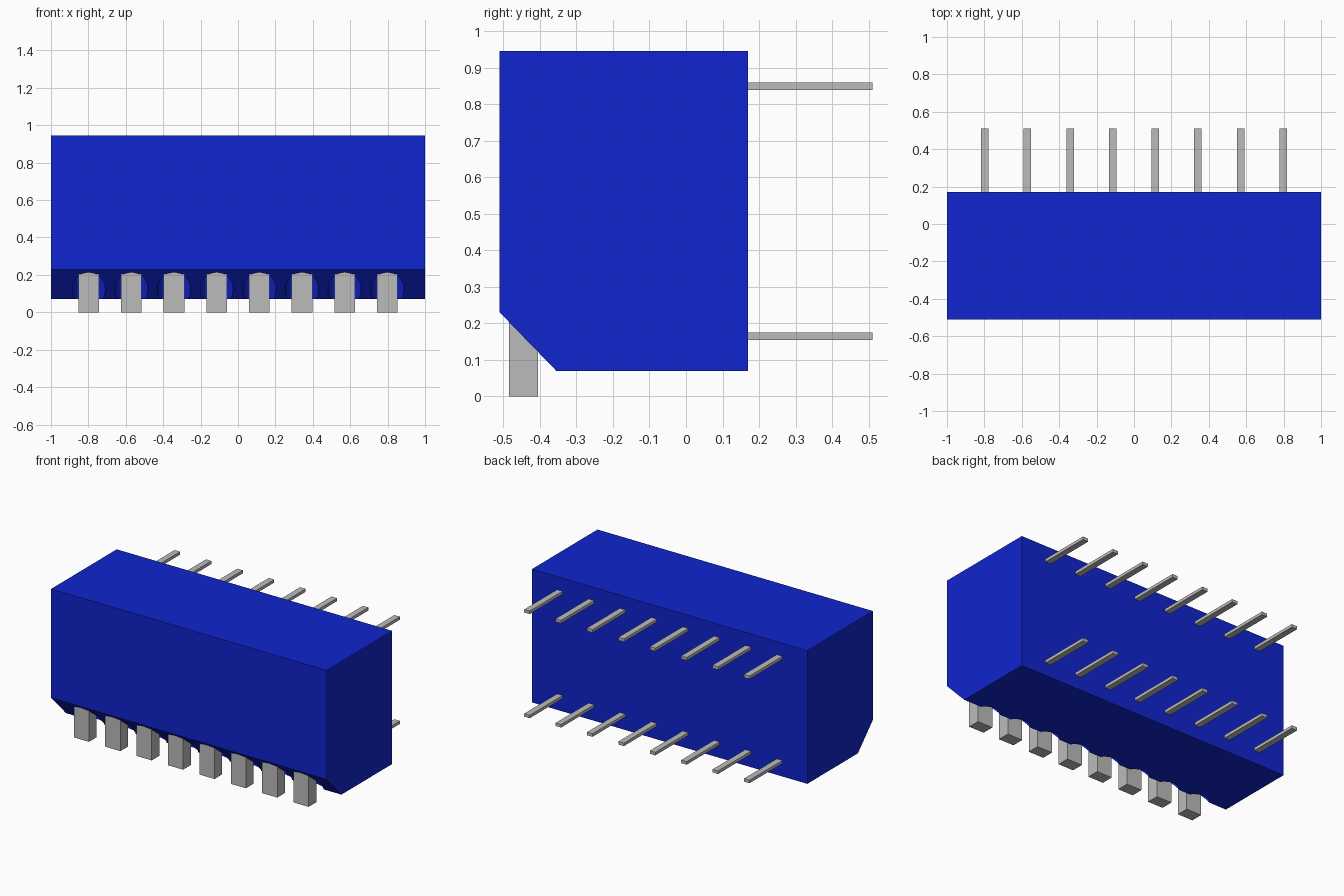
import bpy
import bmesh
from mathutils import Matrix, Vector

cube = bpy.data.objects.get("Cube")
if cube:
    bpy.data.objects.remove(cube, do_unlink=True)


def make_material(name, color):
    mat = bpy.data.materials.new(name)
    mat.use_nodes = True
    mat.diffuse_color = color
    mat.node_tree.nodes["Principled BSDF"].inputs["Base Color"].default_value = color
    return mat


def make_object(name, bm, mat):
    bmesh.ops.recalc_face_normals(bm, faces=bm.faces[:])
    mesh = bpy.data.meshes.new(name)
    bm.to_mesh(mesh)
    bm.free()
    mesh.materials.append(mat)
    obj = bpy.data.objects.new(name, mesh)
    bpy.context.collection.objects.link(obj)
    return obj


def make_box(name, low, high, mat):
    low, high = Vector(low), Vector(high)
    bm = bmesh.new()
    bmesh.ops.create_cube(bm, size=1, matrix=Matrix.Translation((low + high) / 2)
                          @ Matrix.Diagonal((high - low).to_4d()))
    return make_object(name, bm, mat)


blue = make_material("blue plastic", (0.005, 0.018, 0.62, 1))
grey = make_material("grey metal", (0.5, 0.5, 0.5, 1))

COUNT = 8
PITCH = 0.228
columns = [(i - (COUNT - 1) / 2) * PITCH for i in range(COUNT)]

# Housing: side profile with a sloped lower front edge, extruded across x
profile = [(-0.51, 0.945), (-0.51, 0.23), (-0.355, 0.07), (0.17, 0.07), (0.17, 0.945)]
bm = bmesh.new()
side = bm.faces.new([bm.verts.new((-1, y, z)) for y, z in profile])
extruded = bmesh.ops.extrude_face_region(bm, geom=[side])
bmesh.ops.translate(bm, vec=(2, 0, 0),
                    verts=[v for v in extruded["geom"] if isinstance(v, bmesh.types.BMVert)])
housing = make_object("housing", bm, blue)

# Round pockets around the levers
bm = bmesh.new()
for x in columns:
    bmesh.ops.create_cone(bm, cap_ends=True, segments=16, radius1=0.09, radius2=0.09,
                          depth=0.25, matrix=Matrix.Translation((x, -0.405, 0.125)))
cutter = make_object("pocket_cutter", bm, blue)
cutter.hide_render = True
cutter.hide_viewport = True
pockets = housing.modifiers.new("pockets", "BOOLEAN")
pockets.operation = "DIFFERENCE"
pockets.solver = "EXACT"
pockets.object = cutter

# Levers below the slope, and two rows of pins at the back
for i, x in enumerate(columns, 1):
    make_box(f"lever_{i}", (x - 0.055, -0.485, 0), (x + 0.055, -0.405, 0.26), grey)
    for row, z in (("lower", 0.165), ("upper", 0.849)):
        make_box(f"{row}_pin_{i}", (x - 0.02, 0.16, z - 0.01), (x + 0.02, 0.51, z + 0.01), grey)
